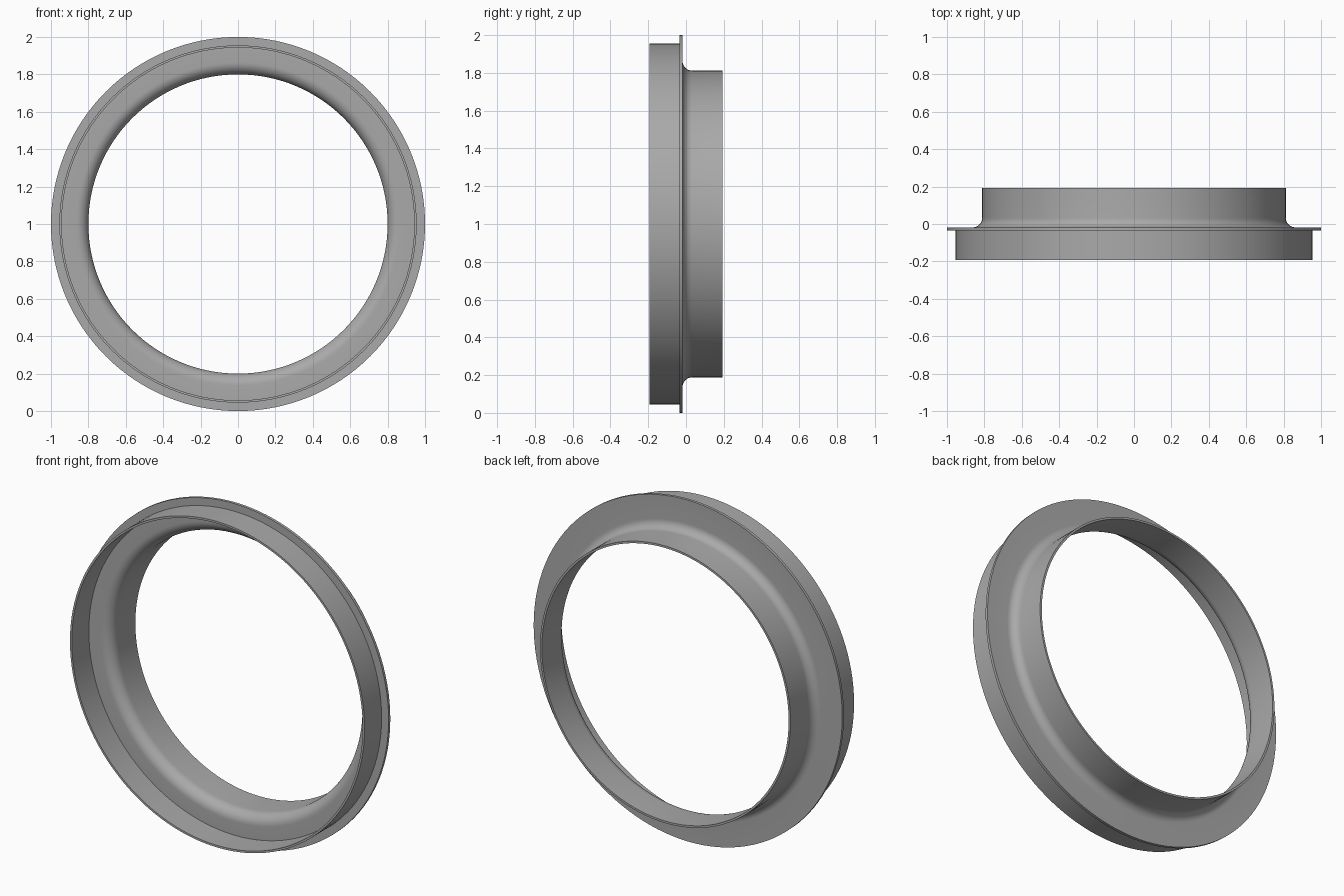
import bpy, bmesh, math
from mathutils import Vector, Matrix

cube = bpy.data.objects.get("Cube")
if cube:
    bpy.data.objects.remove(cube, do_unlink=True)

SEGMENTS = 128
HALF_DEPTH = 0.192
FLANGE_FRONT, FLANGE_BACK = -0.034, -0.018
FRONT_OUTER, FRONT_INNER = 0.955, 0.943
REAR_OUTER, REAR_INNER = 0.812, 0.80
FILLET = 0.05

grey = bpy.data.materials.new("plain grey")
grey.use_nodes = True
grey.diffuse_color = (0.4, 0.4, 0.4, 1)
grey.node_tree.nodes["Principled BSDF"].inputs["Base Color"].default_value = grey.diffuse_color


def fillet(radius, y, size, steps=10):
    """Quarter arc from a disc face at y to a tube wall at the given radius."""
    arc = []
    for i in range(steps + 1):
        a = math.pi / 2 * i / steps
        arc.append((radius + size * (1 - math.sin(a)), y + size * (1 - math.cos(a))))
    return arc


# Closed (radius, y) section: flanged ring with a front skirt and a rear neck
section = [(1.0, FLANGE_FRONT), (1.0, FLANGE_BACK)]
section += fillet(REAR_OUTER, FLANGE_BACK, FILLET)
section += [(REAR_OUTER, HALF_DEPTH), (REAR_INNER, HALF_DEPTH)]
section += reversed(fillet(REAR_INNER, FLANGE_FRONT, FILLET + 0.014))
section += [(FRONT_INNER, FLANGE_FRONT), (FRONT_INNER, -HALF_DEPTH),
            (FRONT_OUTER, -HALF_DEPTH), (FRONT_OUTER, FLANGE_FRONT)]

# Revolve the section around the front-to-back axis
bm = bmesh.new()
verts = [bm.verts.new((r, y, 1)) for r, y in section]
edges = [bm.edges.new((v, verts[i - 1])) for i, v in enumerate(verts)]
bmesh.ops.spin(bm, geom=verts + edges, cent=(0, 0, 1), axis=(0, 1, 0),
               angle=math.tau, steps=SEGMENTS, use_merge=True)
bmesh.ops.remove_doubles(bm, verts=bm.verts, dist=0.0001)
bmesh.ops.recalc_face_normals(bm, faces=bm.faces)

mesh = bpy.data.meshes.new("flanged_ring")
bm.to_mesh(mesh)
bm.free()
mesh.materials.append(grey)
ring = bpy.data.objects.new("flanged_ring", mesh)
bpy.context.collection.objects.link(ring)

# Smooth walls and fillets, crisp rims
bpy.ops.object.select_all(action='DESELECT')
ring.select_set(True)
bpy.context.view_layer.objects.active = ring
bpy.ops.object.shade_smooth_by_angle(angle=math.radians(30))
